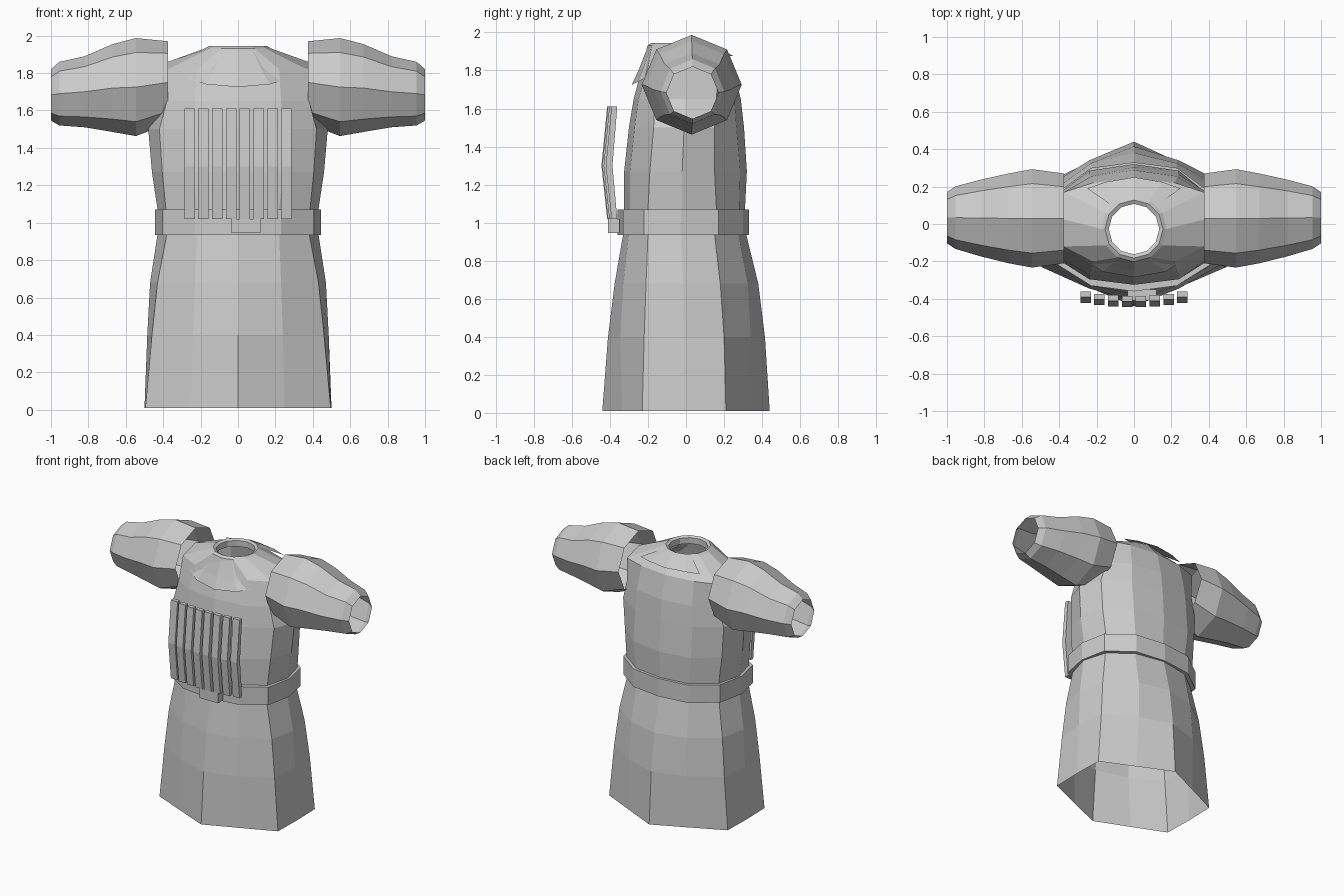
import bpy
import math

cube = bpy.data.objects.get("Cube")
if cube:
    bpy.data.objects.remove(cube, do_unlink=True)

cloth = bpy.data.materials.new("light_grey_cloth")
cloth.use_nodes = True
colour = (0.6, 0.6, 0.6, 1)
cloth.diffuse_color = colour
cloth.node_tree.nodes["Principled BSDF"].inputs["Base Color"].default_value = colour


def make(name, verts, faces):
    mesh = bpy.data.meshes.new(name)
    mesh.from_pydata(verts, [], faces)
    mesh.materials.append(cloth)
    obj = bpy.data.objects.new(name, mesh)
    bpy.context.collection.objects.link(obj)
    return obj


def loft(name, rings, closed=True, flip=False):
    """Skin consecutive rings of equal point count."""
    n = len(rings[0])
    verts = [p for ring in rings for p in ring]
    faces = []
    for r in range(len(rings) - 1):
        for i in range(n if closed else n - 1):
            j = (i + 1) % n
            face = [r * n + i, r * n + j, (r + 1) * n + j, (r + 1) * n + i]
            faces.append(face[::-1] if flip else face)
    return make(name, verts, faces)


def box(name, x0, x1, profile):
    """Extrude a (y, z) outline from x0 to x1."""
    n = len(profile)
    verts = [(x, y, z) for x in (x0, x1) for y, z in profile]
    faces = [[i, (i + 1) % n, n + (i + 1) % n, n + i] for i in range(n)]
    faces += [list(range(n))[::-1], list(range(n, 2 * n))]
    return make(name, verts, faces)


def section(z, side, corner, front, back, mid, rise=0.0):
    """Twelve-sided body ring; front and back are (corner, mid, centre) depths."""
    f, b = front, back
    return [(0, f[2], z), (mid, f[1], z), (corner, f[0], z),
            (side, (f[0] + b[0]) / 2, z + rise),
            (corner, b[0], z), (mid, b[1], z), (0, b[2], z),
            (-mid, b[1], z), (-corner, b[0], z),
            (-side, (f[0] + b[0]) / 2, z + rise),
            (-corner, f[0], z), (-mid, f[1], z)]


def neck_ring(radius, z):
    return [(radius * math.sin(a), -0.027 - radius * math.cos(a), z)
            for a in (i * math.tau / 12 for i in range(12))]


# Flared skirt, open underneath
loft("skirt", [
    section(0.01, 0.5, 0.495, (-0.23, -0.335, -0.44), (0.21, 0.325, 0.44), 0.25),
    section(0.4, 0.485, 0.46, (-0.22, -0.345, -0.41), (0.2, 0.34, 0.415), 0.24),
    section(0.68, 0.47, 0.43, (-0.21, -0.33, -0.375), (0.18, 0.325, 0.38), 0.23),
    section(0.94, 0.43, 0.38, (-0.2, -0.3, -0.33), (0.15, 0.275, 0.316), 0.22),
])

# Torso, shoulders and the open neck
loft("torso", [
    section(0.94, 0.43, 0.38, (-0.2, -0.3, -0.33), (0.15, 0.275, 0.316), 0.22),
    section(1.07, 0.43, 0.385, (-0.2, -0.295, -0.325), (0.16, 0.28, 0.31), 0.22),
    section(1.27, 0.46, 0.405, (-0.19, -0.295, -0.325), (0.15, 0.285, 0.32), 0.24),
    section(1.5, 0.48, 0.42, (-0.17, -0.27, -0.3), (0.15, 0.265, 0.305), 0.24),
    section(1.65, 0.385, 0.38, (-0.165, -0.25, -0.275), (0.16, 0.255, 0.288), 0.23),
    section(1.82, 0.375, 0.375, (-0.12, -0.2, -0.23), (0.17, 0.22, 0.245), 0.22, 0.04),
    neck_ring(0.175, 1.932),
    neck_ring(0.155, 1.945),
    neck_ring(0.135, 1.935),
    neck_ring(0.135, 1.89),
])

# Belt band with thin top and bottom lips
def belt_ring(z, grow):
    return section(z, 0.43 + grow, 0.39 + grow, (-0.205 - grow, -0.315 - grow, -0.345 - grow),
                   (0.155 + grow, 0.285 + grow, 0.315 + grow), 0.23)


loft("belt", [belt_ring(0.935, -0.02), belt_ring(0.935, 0.015),
              belt_ring(1.07, 0.015), belt_ring(1.07, -0.02)])
box("buckle", -0.035, 0.12, [(-0.41, 0.945), (-0.35, 0.945), (-0.35, 1.02), (-0.41, 1.02)])

# Row of bent chest slats, the middle ones further forward
for i in range(8):
    x = (i - 3.5) * 0.074
    y = -0.39 + 0.35 * x * x
    box("chest_slat", x - 0.028, x + 0.028,
        [(y - 0.025, 1.02), (y + 0.005, 1.02), (y - 0.02, 1.3), (y + 0.005, 1.61),
         (y - 0.025, 1.61), (y - 0.055, 1.3)])

# Eight-sided sleeves: x, centre y, centre z, radius y, radius z
stations = [(0.375, 0.03, 1.75, 0.24, 0.22), (0.545, 0.03, 1.725, 0.263, 0.262),
            (0.67, 0.03, 1.72, 0.24, 0.235), (0.82, 0.032, 1.7, 0.205, 0.19),
            (0.955, 0.034, 1.69, 0.167, 0.17), (1.0, 0.034, 1.683, 0.137, 0.137)]
for name, s in (("left_sleeve", 1), ("right_sleeve", -1)):
    loft(name, [[(s * x, cy + ry * math.sin(a), cz + rz * math.cos(a))
                 for a in (-i * math.tau / 8 for i in range(8))]
                for x, cy, cz, ry, rz in stations], flip=s < 0)


# Curved collar flaps, given as half rows and mirrored across the middle
def flap(name, rows, flip):
    full = [[(-x, y, z) for x, y, z in row] + [(x, y, z) for x, y, z in row[-2::-1]]
            for row in rows]
    loft(name, full, closed=False, flip=flip)


flap("front_collar_flap", [
    [(0.27, -0.19, 1.77), (0.17, -0.255, 1.74), (0, -0.285, 1.725)],
    [(0.2, -0.18, 1.82), (0.13, -0.225, 1.81), (0, -0.25, 1.8)],
    [(0.12, -0.15, 1.925), (0.08, -0.185, 1.92), (0, -0.205, 1.915)]], False)
flap("back_collar_flap", [
    [(0.25, 0.19, 1.87), (0.15, 0.225, 1.875), (0, 0.25, 1.875)],
    [(0.12, 0.1, 1.93), (0.08, 0.12, 1.935), (0, 0.14, 1.94)]], True)
